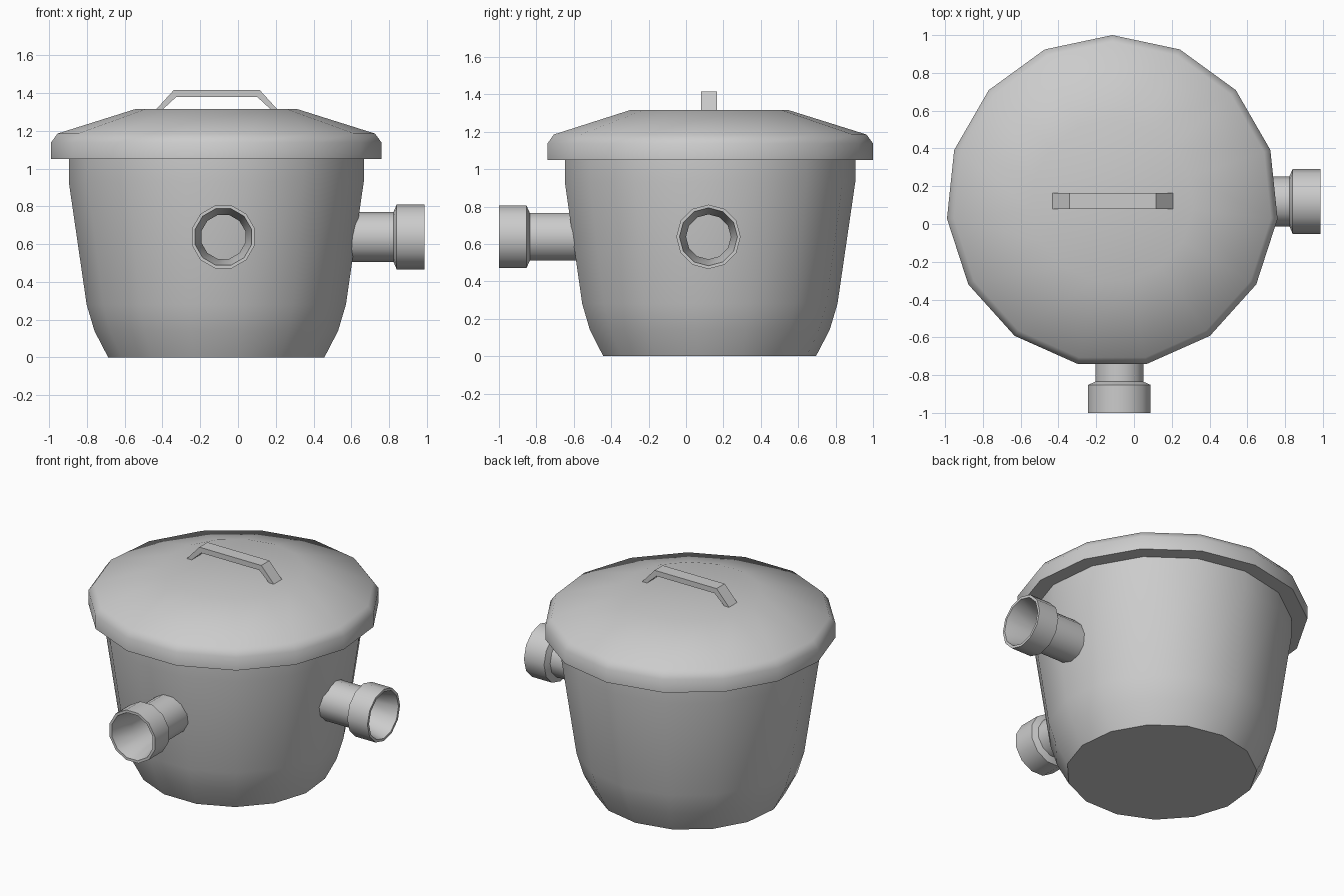
import bpy, bmesh, math
from mathutils import Matrix, Vector

if "Cube" in bpy.data.objects:
    bpy.data.objects.remove(bpy.data.objects["Cube"])

CX, CY = -0.115, 0.12


def finish(name, bm, angle=40):
    bmesh.ops.recalc_face_normals(bm, faces=bm.faces)
    me = bpy.data.meshes.new(name)
    bm.to_mesh(me)
    bm.free()
    ob = bpy.data.objects.new(name, me)
    bpy.context.collection.objects.link(ob)
    bpy.ops.object.select_all(action='DESELECT')
    ob.select_set(True)
    bpy.context.view_layer.objects.active = ob
    bpy.ops.object.shade_smooth_by_angle(angle=math.radians(angle))
    return ob


def lathe(name, profile, sides, start, matrix, cap_first=False, cap_last=False, angle=40):
    """Revolve (radius, height) points about local z."""
    bm = bmesh.new()
    rings = []
    for r, z in profile:
        rings.append([bm.verts.new((r * math.cos(start + math.tau * i / sides),
                                    r * math.sin(start + math.tau * i / sides), z))
                      for i in range(sides)])
    for a, b in zip(rings, rings[1:]):
        for i in range(sides):
            j = (i + 1) % sides
            bm.faces.new((a[i], a[j], b[j], b[i]))
    if cap_first:
        bm.faces.new(rings[0])
    if cap_last:
        bm.faces.new(rings[-1])
    bm.transform(matrix)
    return finish(name, bm, angle)


# Tapered bucket body
centre = Matrix.Translation((CX, CY, 0))
lathe("bucket_body",
      [(0.575, 0), (0.648, 0.14), (0.69, 0.28), (0.785, 0.93), (0.785, 1.05)],
      15, math.pi / 2, centre, cap_first=True)

# Lid with overhanging rim and flat crown
lathe("lid", [(0.78, 1.05), (0.88, 1.05), (0.88, 1.137), (0.845, 1.185), (0.43, 1.315)],
      15, math.pi / 2, centre, cap_last=True)

# Two hollow pipes with collars; local z points outward, mouth at z = 0
pipe = [(0.132, -0.44), (0.132, -0.165), (0.172, -0.148), (0.172, 0),
        (0.155, 0), (0.12, -0.16), (0.12, -0.43)]
for name, pos, direction in (("front_pipe", (-0.0775, -1.0, 0.638), (0, -1, 0)),
                             ("right_pipe", (0.988, 0.12, 0.638), (1, 0, 0))):
    rot = Vector(direction).to_track_quat('Z', 'Y').to_matrix().to_4x4()
    start = math.radians(15) if name == "front_pipe" else 0
    lathe(name, pipe, 12, start, Matrix.Translation(pos) @ rot, cap_last=True)

# Lid handle: bent strap, half profile mirrored about its middle
outer = [(0.322, 1.312), (0.228, 1.415)]
inner = [(0.213, 1.38), (0.287, 1.312)]
mid = -0.1125
right = [outer[0], outer[1]]
loop = ([(mid + x, z) for x, z in outer] + [(mid - x, z) for x, z in reversed(outer)]
        + [(mid - x, z) for x, z in reversed(inner)] + [(mid + x, z) for x, z in inner])
bm = bmesh.new()
face = bm.faces.new([bm.verts.new((x, 0.08, z)) for x, z in loop])
ext = bmesh.ops.extrude_face_region(bm, geom=[face])
bmesh.ops.translate(bm, vec=(0, 0.085, 0),
                    verts=[g for g in ext["geom"] if isinstance(g, bmesh.types.BMVert)])
finish("lid_handle", bm, 30)
